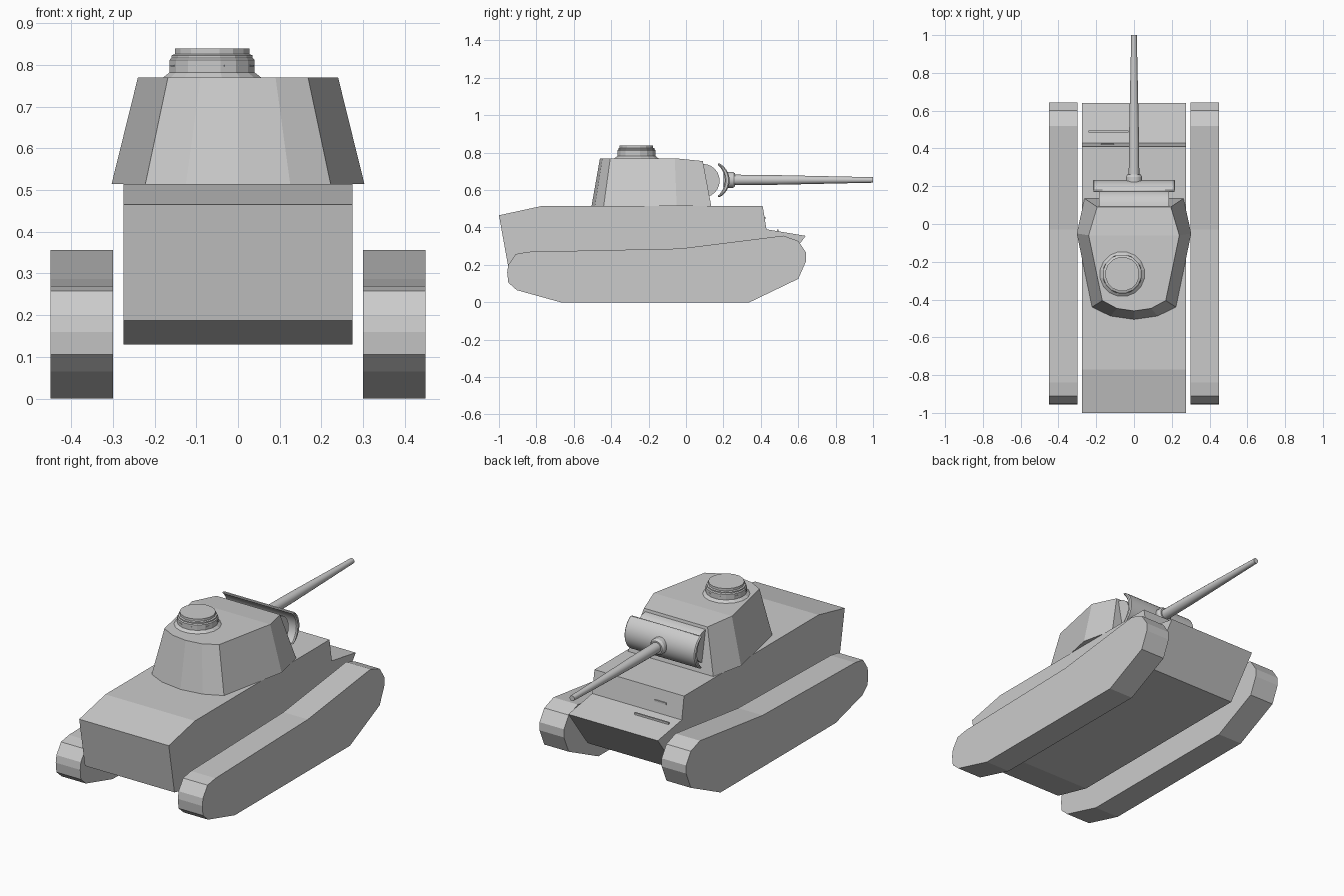
import bpy, bmesh, math
from mathutils import Matrix

if "Cube" in bpy.data.objects:
    bpy.data.objects.remove(bpy.data.objects["Cube"])


def finish(name, bm):
    bmesh.ops.recalc_face_normals(bm, faces=bm.faces)
    me = bpy.data.meshes.new(name)
    bm.to_mesh(me)
    bm.free()
    ob = bpy.data.objects.new(name, me)
    bpy.context.collection.objects.link(ob)
    return ob


def extrude_profile(name, pts, x0, x1):
    """Extrude a closed (y, z) profile along x."""
    bm = bmesh.new()
    a = [bm.verts.new((x0, y, z)) for y, z in pts]
    b = [bm.verts.new((x1, y, z)) for y, z in pts]
    bm.faces.new(a)
    bm.faces.new(b[::-1])
    n = len(pts)
    for i in range(n):
        j = (i + 1) % n
        bm.faces.new((a[i], b[i], b[j], a[j]))
    return finish(name, bm)


def lathe(name, pts, sides, matrix):
    """Stack of (radius, height) rings around local z, capped at both ends."""
    bm = bmesh.new()
    rings = []
    for r, h in pts:
        angs = [2 * math.pi * (i + .5) / sides for i in range(sides)]
        rings.append([bm.verts.new((r * math.cos(t), r * math.sin(t), h)) for t in angs])
    for a, b in zip(rings, rings[1:]):
        for i in range(sides):
            j = (i + 1) % sides
            bm.faces.new((a[i], a[j], b[j], b[i]))
    bm.faces.new(rings[0][::-1])
    bm.faces.new(rings[-1])
    bm.transform(matrix)
    return finish(name, bm)


def arc(cy, cz, r, a0, a1, n):
    angs = [math.radians(a0 + (a1 - a0) * i / n) for i in range(n + 1)]
    return [(cy + r * math.cos(t), cz + r * math.sin(t)) for t in angs]


# Hull
extrude_profile("hull", [(-1, .465), (-.77, .515), (.41, .515), (.43, .39), (.64, .355),
                         (.47, .13), (-.72, .13), (-.95, .187)], -.275, .275)

# Tracks, one per side
track = [(-.67, 0), (.34, 0), (.60, .125), (.642, .22), (.642, .265), (.60, .328), (.52, .356),
         (-.03, .287), (-.84, .27), (-.91, .258), (-.95, .2), (-.956, .16), (-.95, .105), (-.905, .065)]
for side, label in ((-1, "left"), (1, "right")):
    extrude_profile(label + "_track", track, side * .30, side * .45)

# Turret: sloped walls between a base outline and a top outline
base = [(0, -.505, .515), (.125, -.487, .515), (.222, -.44, .515), (.303, -.05, .515), (.262, .135, .515)]
roof = [(0, -.46, .77), (.09, -.447, .77), (.168, -.405, .77), (.24, -.06, .77), (.195, .09, .755)]
bm = bmesh.new()


def outline(half):
    loop = half + [(-x, y, z) for x, y, z in half[:0:-1]]
    return [bm.verts.new(p) for p in loop]


lo, hi = outline(base), outline(roof)
for i in range(9):
    j = (i + 1) % 9
    bm.faces.new((lo[i], lo[j], hi[j], hi[i]))
bm.faces.new(lo[::-1])
bm.faces.new((hi[3], hi[4], hi[5], hi[6]))
bm.faces.new(hi[:4] + hi[6:])
finish("turret", bm)

# Rounded turret front and the curved shield over it
extrude_profile("gun_cradle", arc(.09, .65, .09, -90, 90, 12), -.185, .185)
shield = arc(.13, .652, .103, -64, 64, 12) + arc(.10, .652, .108, 52, -52, 12)
shield_ob = extrude_profile("gun_shield", shield, -.218, .218)
bev = shield_ob.modifiers.new("edge", 'BEVEL')
bev.width = .008
bev.segments = 1
bev.limit_method = 'ANGLE'
bev.angle_limit = math.radians(60)

# Gun collar and tapered barrel
along_y = Matrix.Translation((0, 0, .654)) @ Matrix.Rotation(-math.pi / 2, 4, 'X')
lathe("gun_collar", [(.045, .20), (.044, .25), (.036, .262)], 16, along_y)
lathe("gun_barrel", [(.029, .22), (.027, .45), (.015, 1.0)], 16, along_y)

# Commander's hatch tower
lathe("cupola", [(.126, .765), (.104, .782), (.104, .812), (.099, .817), (.099, .823),
                 (.091, .826), (.091, .839)], 16, Matrix.Translation((-.062, -.265, 0)))

# Visor slots around the tower
for i in range(8):
    t = 2 * math.pi * (i + .5) / 8
    m = (Matrix.Translation((-.062, -.265, .798)) @ Matrix.Rotation(t, 4, 'Z')
         @ Matrix.Translation((.1015, 0, 0)) @ Matrix.Diagonal((.004, .022, .004, 1)))
    b = bmesh.new()
    bmesh.ops.create_cube(b, size=1, matrix=m)
    finish("cupola_slot", b)

# Small plates on the bow
for name, loc, size in (("bow_strip", (-.135, .49, .382), (.21, .009, .016)),
                        ("driver_slit", (-.14, .421, .45), (.07, .008, .01))):
    b = bmesh.new()
    bmesh.ops.create_cube(b, size=1, matrix=Matrix.Translation(loc) @ Matrix.Diagonal((*size, 1)))
    finish(name, b)

# Smooth only the round parts
for name in ("gun_cradle", "gun_shield", "gun_collar", "gun_barrel"):
    bpy.ops.object.select_all(action='DESELECT')
    ob = bpy.data.objects[name]
    ob.select_set(True)
    bpy.context.view_layer.objects.active = ob
    bpy.ops.object.shade_smooth_by_angle(angle=math.radians(30))
